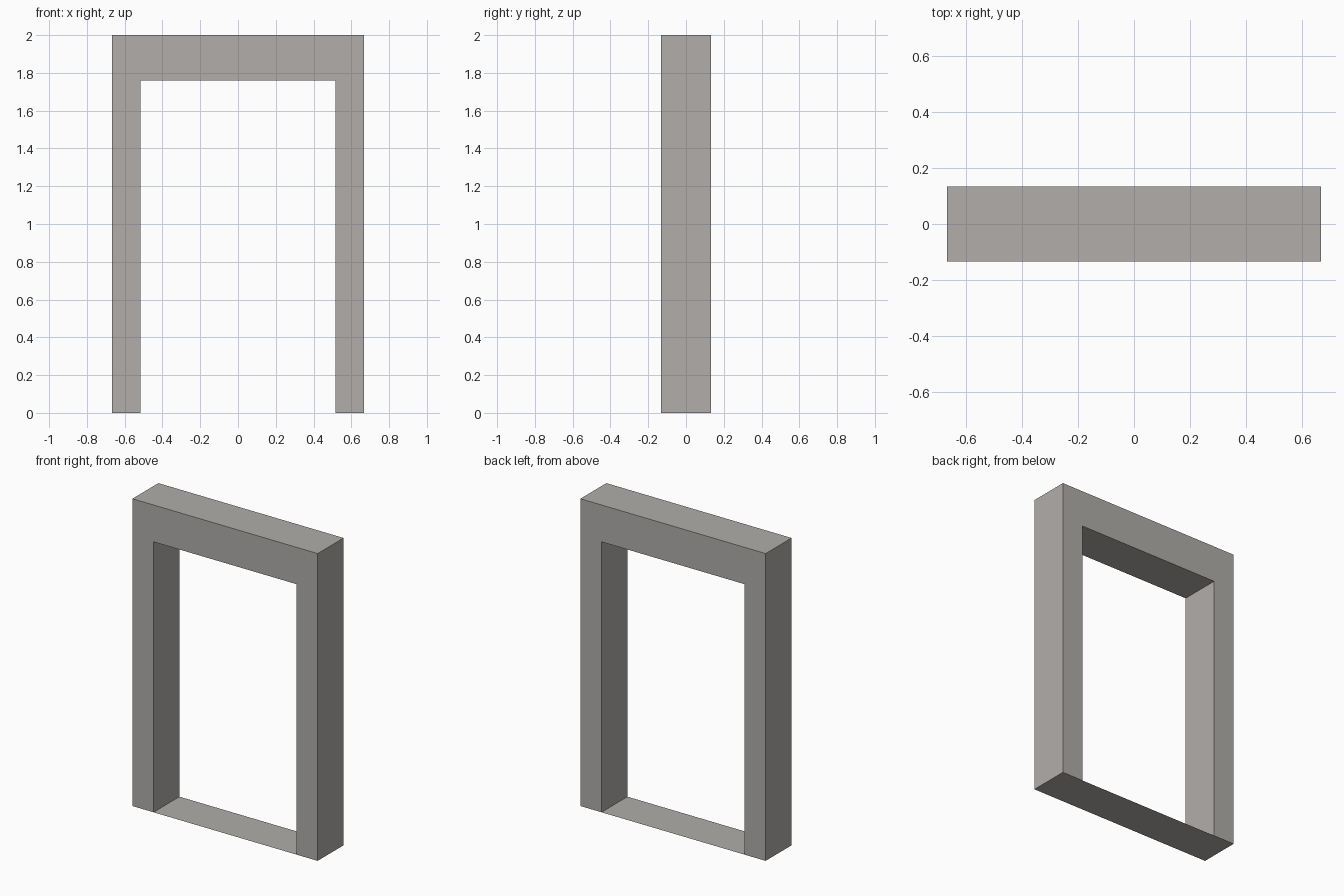
import bpy
import bmesh

cube = bpy.data.objects.get("Cube")
if cube:
    bpy.data.objects.remove(cube, do_unlink=True)

W, D, H = 0.667, 0.133, 2.0      # half width, half depth, height
INNER, SOFFIT = 0.515, 1.76      # half opening width, opening height

# Stone colour
stone = bpy.data.materials.new("warm_grey_stone")
stone.use_nodes = True
colour = (0.44, 0.42, 0.40, 1.0)
stone.diffuse_color = colour
bsdf = stone.node_tree.nodes["Principled BSDF"]
bsdf.inputs["Base Color"].default_value = colour
bsdf.inputs["Roughness"].default_value = 0.9


def finish(bm, name):
    mesh = bpy.data.meshes.new(name)
    bm.to_mesh(mesh)
    bm.free()
    mesh.materials.append(stone)
    obj = bpy.data.objects.new(name, mesh)
    bpy.context.collection.objects.link(obj)
    return obj


# Door frame: two jambs and a lintel as one extruded outline
outline = [(-W, 0), (-INNER, 0), (-INNER, SOFFIT), (INNER, SOFFIT),
           (INNER, 0), (W, 0), (W, H), (-W, H)]
bm = bmesh.new()
face = bm.faces.new([bm.verts.new((x, -D, z)) for x, z in outline])
result = bmesh.ops.extrude_face_region(bm, geom=[face])
moved = [v for v in result["geom"] if isinstance(v, bmesh.types.BMVert)]
bmesh.ops.translate(bm, verts=moved, vec=(0, 2 * D, 0))
bmesh.ops.recalc_face_normals(bm, faces=bm.faces)
# The jamb feet are closed by the threshold sheet
feet = [f for f in bm.faces if all(v.co.z < 0.001 for v in f.verts)]
bmesh.ops.delete(bm, geom=feet, context='FACES_ONLY')
finish(bm, "door_frame")

# Threshold: flat sheet under the whole frame, facing down
bm = bmesh.new()
bm.faces.new([bm.verts.new((x, y, 0)) for x, y in
              [(-W, -D), (-W, D), (W, D), (W, -D)]])
finish(bm, "threshold")
